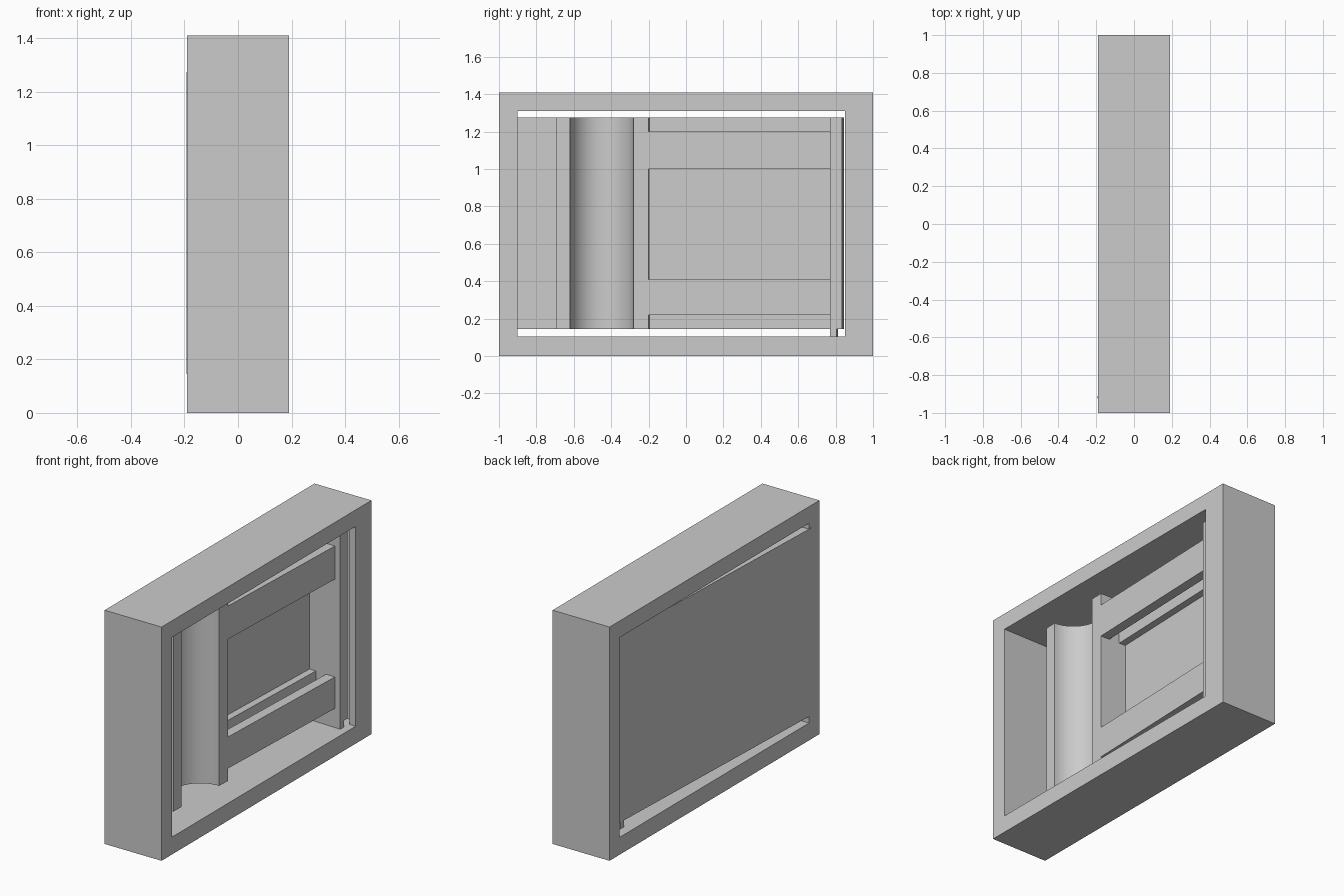
import bpy
from math import sin, cos, pi, radians
from mathutils import Matrix

if "Cube" in bpy.data.objects:
    bpy.data.objects.remove(bpy.data.objects["Cube"])

# Door swing: slightly open about its hinge edge
SWING = Matrix.Translation((-0.19, -0.855, 0)) @ Matrix.Rotation(radians(-2), 4, 'Z')
Z0, Z1 = 0.145, 1.275          # door bottom and top


def make(name, verts, faces, matrix=Matrix()):
    mesh = bpy.data.meshes.new(name)
    mesh.from_pydata(verts, [], faces)
    mesh.update()
    ob = bpy.data.objects.new(name, mesh)
    bpy.context.collection.objects.link(ob)
    ob.matrix_world = matrix
    return ob


def prism(name, profile, z0, z1, matrix=Matrix()):
    """Extrude a counter-clockwise xy profile from z0 to z1."""
    n = len(profile)
    verts = [(x, y, z) for z in (z0, z1) for x, y in profile]
    faces = [tuple(reversed(range(n))), tuple(range(n, 2 * n))]
    faces += [(i, (i + 1) % n, n + (i + 1) % n, n + i) for i in range(n)]
    return make(name, verts, faces, matrix)


def box(name, x0, x1, y0, y1, z0, z1, matrix=Matrix()):
    return prism(name, [(x0, y0), (x1, y0), (x1, y1), (x0, y1)], z0, z1, matrix)


# Outer frame: rectangular ring, open front to back along x
def rect(x, y0, y1, z0, z1):
    return [(x, y0, z0), (x, y1, z0), (x, y1, z1), (x, y0, z1)]


outer, inner = (-1, 1, 0, 1.41), (-0.9, 0.905, 0.105, 1.31)
verts = rect(0.19, *outer) + rect(0.19, *inner) + rect(-0.19, *outer) + rect(-0.19, *inner)
faces = []
for i in range(4):
    j = (i + 1) % 4
    faces += [(i, j, 4 + j, 4 + i), (8 + j, 8 + i, 12 + i, 12 + j),
              (j, i, 8 + i, 8 + j), (4 + i, 4 + j, 12 + j, 12 + i)]
make("frame", verts, faces)

# Stop lip on the closing side of the frame
box("frame_stop_lip", 0.15, 0.19, 0.85, 0.905, 0.105, 1.31)

# Door body: back plate, grooved column and closing-edge wall in one profile
groove = [(0.24 - 0.17 * sin(t), 0.413 - 0.17 * cos(t))
          for t in (pi * k / 32 for k in range(33))]
profile = [(0, -0.07), (0.067, -0.07), (0.067, 0.168), (0.24, 0.168)] + groove + [
    (0.24, 0.663), (0.067, 0.663), (0.067, 1.635), (0.276, 1.635), (0.276, 1.70), (0, 1.70)]
door = prism("door_body", profile, Z0, Z1, SWING)
bpy.context.view_layer.objects.active = door
door.select_set(True)
bpy.ops.object.shade_smooth_by_angle(angle=radians(30))

# Inner boards and stand-off shelf rails, above and below the recess
for side, board, rail in (("lower", (Z0, 0.41), (0.22, 0.41)),
                          ("upper", (1.0, Z1), (1.0, 1.2))):
    box(side + "_board", 0.067, 0.11, 0.663, 1.635, *board, SWING)
    box(side + "_rail", 0.18, 0.24, 0.663, 1.635, *rail, SWING)

# Foot bolt under the closing edge
box("foot_bolt", 0, 0.276, 1.635, 1.67, 0.105, Z0, SWING)
